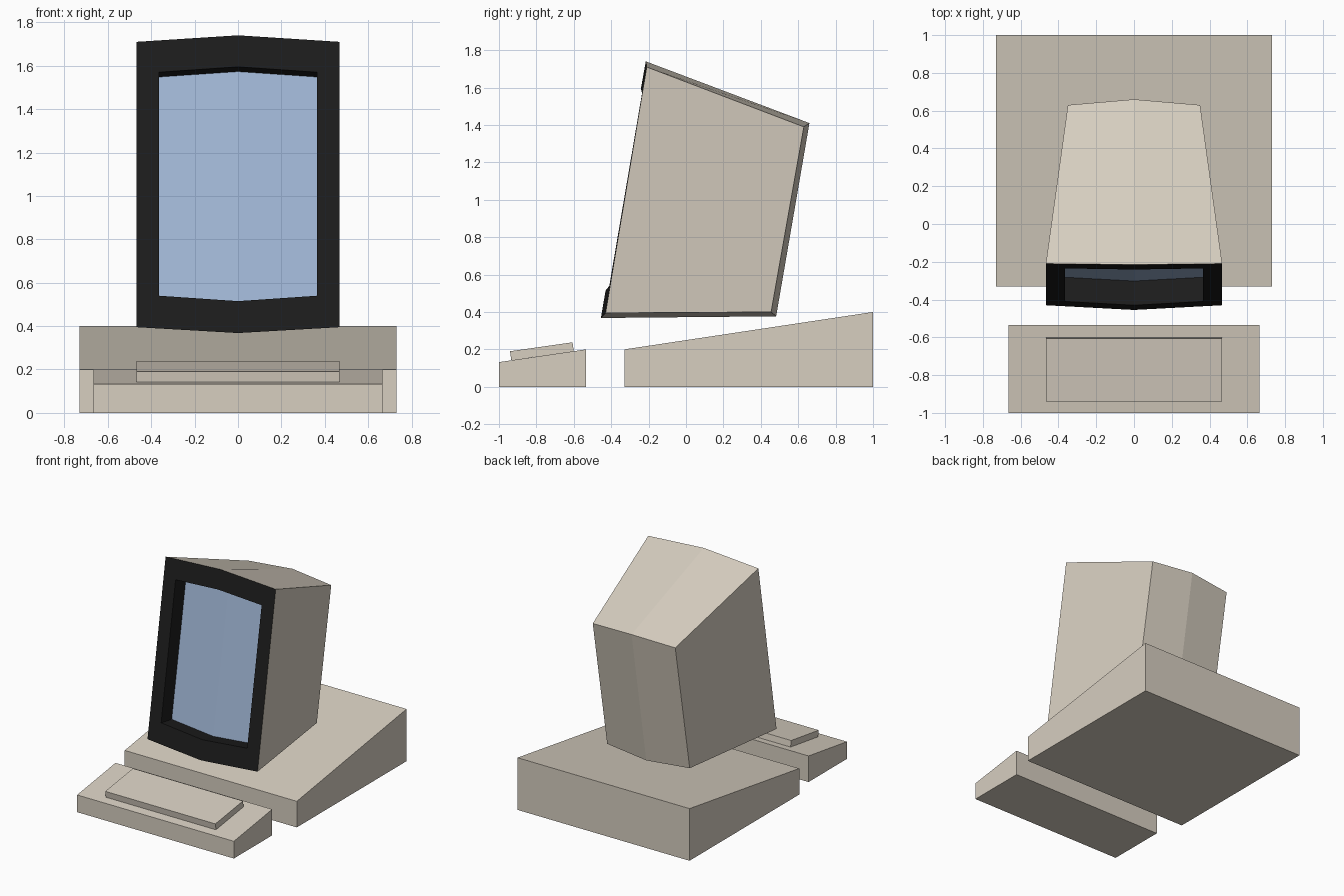
import bpy, bmesh

if "Cube" in bpy.data.objects:
    bpy.data.objects.remove(bpy.data.objects["Cube"])


def material(name, rgb):
    mat = bpy.data.materials.new(name)
    mat.diffuse_color = (*rgb, 1)
    mat.use_nodes = True
    mat.node_tree.nodes["Principled BSDF"].inputs["Base Color"].default_value = mat.diffuse_color
    return mat


beige = material("beige_plastic", (0.68, 0.62, 0.53))
black = material("black_plastic", (0.012, 0.012, 0.012))
blue = material("screen_glass", (0.36, 0.48, 0.68))


def finish(name, bm, mat, solid=False):
    if solid:
        bmesh.ops.recalc_face_normals(bm, faces=bm.faces)
    mesh = bpy.data.meshes.new(name)
    bm.to_mesh(mesh)
    bm.free()
    mesh.materials.append(mat)
    obj = bpy.data.objects.new(name, mesh)
    bpy.context.collection.objects.link(obj)
    return obj


def wedge(name, half_width, profile):
    """Extrude a (y, z) side profile across the width."""
    bm = bmesh.new()
    face = bm.faces.new([bm.verts.new((-half_width, y, z)) for y, z in profile])
    ext = bmesh.ops.extrude_face_region(bm, geom=[face])["geom"]
    moved = [v for v in ext if isinstance(v, bmesh.types.BMVert)]
    bmesh.ops.translate(bm, verts=moved, vec=(2 * half_width, 0, 0))
    return finish(name, bm, beige, True)


def ring(w, side_low, mid_low, side_high, mid_high):
    """Six-point loop: a rectangle bowed outward at its centre line."""
    return [(-w, *side_low), (0, *mid_low), (w, *side_low),
            (w, *side_high), (0, *mid_high), (-w, *side_high)]


def loft(name, rings, mat, walls=True, cap=False):
    """Join successive loops; optionally close the last with two bent quads."""
    bm = bmesh.new()
    loops = [[bm.verts.new(p) for p in r] for r in rings]
    for a, b in zip(loops, loops[1:]):
        for i in range(6):
            j = (i + 1) % 6
            bm.faces.new((a[i], a[j], b[j], b[i]))
    if cap:
        r = loops[-1]
        bm.faces.new((r[0], r[1], r[4], r[5]))
        bm.faces.new((r[1], r[2], r[3], r[4]))
    return finish(name, bm, mat)


# Sloped base and keyboard
wedge("base", 0.73, [(-0.33, 0), (1, 0), (1, 0.4), (-0.33, 0.2)])
wedge("keyboard_body", 0.665, [(-1, 0), (-0.535, 0), (-0.535, 0.2), (-1, 0.132)])
wedge("key_block", 0.467, [(-0.934, 0.142), (-0.6, 0.19), (-0.607, 0.238), (-0.941, 0.19)])

# Loops of the monitor, given as (y, z) pairs
front = ring(0.467, (-0.43, 0.395), (-0.455, 0.368), (-0.21, 1.71), (-0.215, 1.74))
back = ring(0.35, (0.455, 0.4), (0.482, 0.377), (0.63, 1.39), (0.66, 1.41))
opening = ring(0.365, (-0.41, 0.54), (-0.43, 0.515), (-0.235, 1.57), (-0.241, 1.595))
glass = [(x, y + 0.128, z - 0.022) for x, y, z in opening]

# Monitor casing, recessed bezel and screen
casing = loft("monitor_casing", [front, back], beige, cap=True)
casing.data.flip_normals()
loft("screen_bezel", [front, opening, glass], black)
loft("screen", [glass], blue, cap=True)
